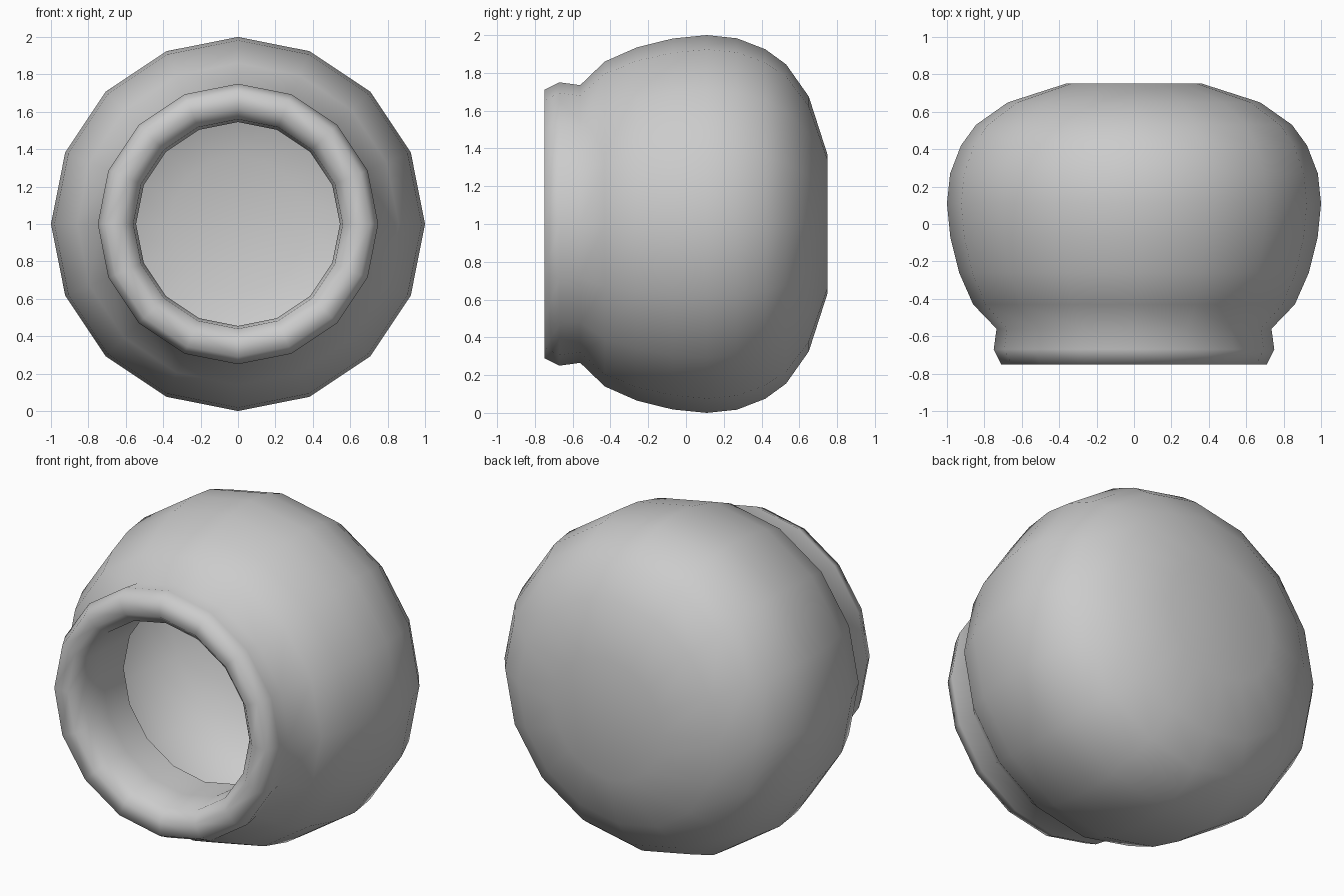
import bpy, bmesh, math

if "Cube" in bpy.data.objects:
    bpy.data.objects.remove(bpy.data.objects["Cube"])

SIDES = 16
CENTRE_Z = 1.0


def lathe_y(name, profile, cap_end=False):
    """Revolve (y, radius) points round a horizontal axis along y."""
    bm = bmesh.new()
    rings = []
    for y, r in profile:
        ring = []
        for i in range(SIDES):
            a = 2 * math.pi * i / SIDES
            ring.append(bm.verts.new((r * math.cos(a), y, CENTRE_Z + r * math.sin(a))))
        rings.append(ring)
    for a, b in zip(rings, rings[1:]):
        for i in range(SIDES):
            j = (i + 1) % SIDES
            bm.faces.new((a[i], a[j], b[j], b[i]))
    if cap_end:
        bm.faces.new(rings[-1])
    for f in bm.faces:
        f.smooth = True
    mesh = bpy.data.meshes.new(name)
    bm.to_mesh(mesh)
    bm.free()
    obj = bpy.data.objects.new(name, mesh)
    bpy.context.collection.objects.link(obj)
    return obj


# Hollow pot: inner neck, rolled lip, rounded body, flat back
profile = [
    (-0.32, 0.545), (-0.52, 0.545), (-0.69, 0.56), (-0.75, 0.62),
    (-0.75, 0.71), (-0.67, 0.75), (-0.56, 0.735),
    (-0.43, 0.86), (-0.26, 0.935), (-0.07, 0.982), (0.11, 1.0),
    (0.27, 0.983), (0.42, 0.925), (0.53, 0.845),
    (0.65, 0.675), (0.75, 0.365),
]
lathe_y("pot_body", profile, cap_end=True)
